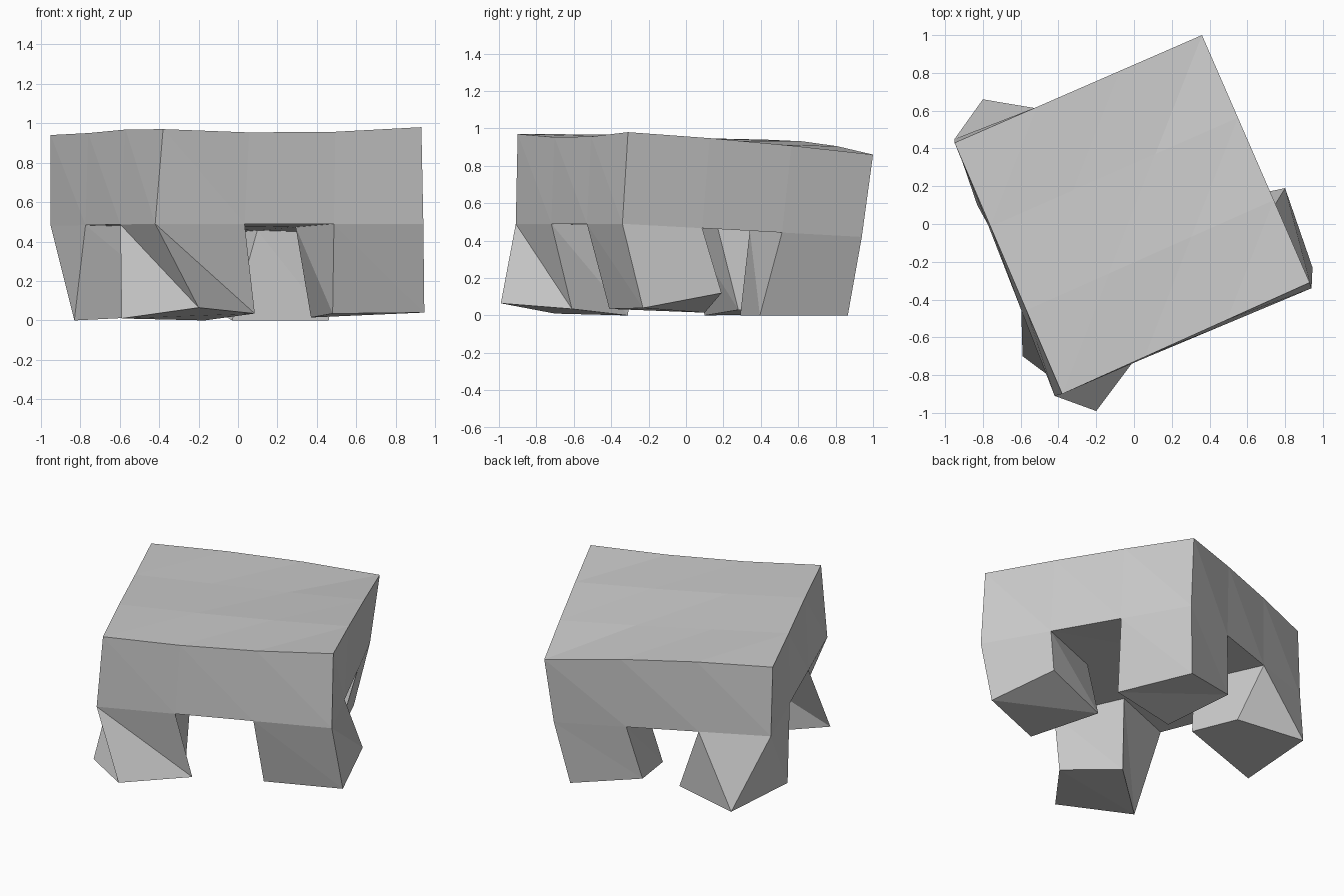
import bpy
import bmesh
from mathutils import Vector

default_cube = bpy.data.objects.get("Cube")
if default_cube:
    bpy.data.objects.remove(default_cube, do_unlink=True)

stone = bpy.data.materials.new("plain_grey")
stone.use_nodes = True
grey = (0.6, 0.6, 0.6, 1)
stone.diffuse_color = grey
stone.node_tree.nodes["Principled BSDF"].inputs["Base Color"].default_value = grey

# Slab corners, anticlockwise from the front one
top_corners = [(-.38, -.9, .97), (.93, -.31, .98), (.36, 1, .86), (-.95, .43, .94)]
under_corners = [(-.42, -.91, .49), (.94, -.34, .49), (.33, .94, .42), (-.95, .45, .48)]

# Sole of each leg, anticlockwise, keyed by its cell in the slab grid
soles = {
    (0, 0): [(-.2, -.99, .065), (.085, -.61, .035), (-.17, -.31, 0), (-.59, -.7, .01)],
    (2, 0): [(.48, -.41, .035), (.945, -.23, .04), (.8, .19, .12), (.37, .1, .015)],
    (2, 2): [(-.03, .29, 0), (.46, .395, 0), (.26, .865, 0), (-.165, .7, .08)],
    (0, 2): [(-.83, .1, 0), (-.23, .28, .03), (-.35, .57, .03), (-.8, .66, .01)],
}

bm = bmesh.new()
SIDES = 3


def grid_layer(corners):
    """Four by four vertices spread evenly between four corners."""
    front_a, front_b, back_b, back_a = map(Vector, corners)
    layer = {}
    for i in range(SIDES + 1):
        for j in range(SIDES + 1):
            front = front_a.lerp(front_b, i / SIDES)
            back = back_a.lerp(back_b, i / SIDES)
            layer[i, j] = bm.verts.new(front.lerp(back, j / SIDES))
    return layer


def cell_ring(i, j):
    return [(i, j), (i + 1, j), (i + 1, j + 1), (i, j + 1)]


def wall(upper, lower):
    """Triangulated band between two closed rings."""
    count = len(upper)
    for k in range(count):
        n = (k + 1) % count
        bm.faces.new((upper[k], lower[k], lower[n]))
        bm.faces.new((upper[k], lower[n], upper[n]))


def quad(a, b, c, d):
    bm.faces.new((a, b, c))
    bm.faces.new((a, c, d))


top = grid_layer(top_corners)
under = grid_layer(under_corners)

# Gentle sag and swell along the slab's top edges
for keys, shift in (
    ([(1, 0), (2, 0)], -.02),
    ([(1, 3), (2, 3)], .018),
    ([(3, 1), (3, 2), (0, 1)], .008),
):
    for key in keys:
        top[key].co.z += shift

# Slab sides
rim = [(k, 0) for k in range(SIDES)] + [(SIDES, k) for k in range(SIDES)]
rim += [(SIDES - i, SIDES - j) for i, j in rim]
wall([top[key] for key in rim], [under[key] for key in rim])

# Slab top, underside and the four legs
for i in range(SIDES):
    for j in range(SIDES):
        ring = cell_ring(i, j)
        quad(*[top[key] for key in ring])
        roots = [under[key] for key in ring]
        if (i, j) in soles:
            foot = [bm.verts.new(point) for point in soles[i, j]]
            wall(roots, foot)
            quad(*reversed(foot))
        else:
            quad(*reversed(roots))

bmesh.ops.recalc_face_normals(bm, faces=bm.faces)
mesh = bpy.data.meshes.new("four_legged_block")
bm.to_mesh(mesh)
bm.free()
mesh.materials.append(stone)
block = bpy.data.objects.new("four_legged_block", mesh)
bpy.context.scene.collection.objects.link(block)
